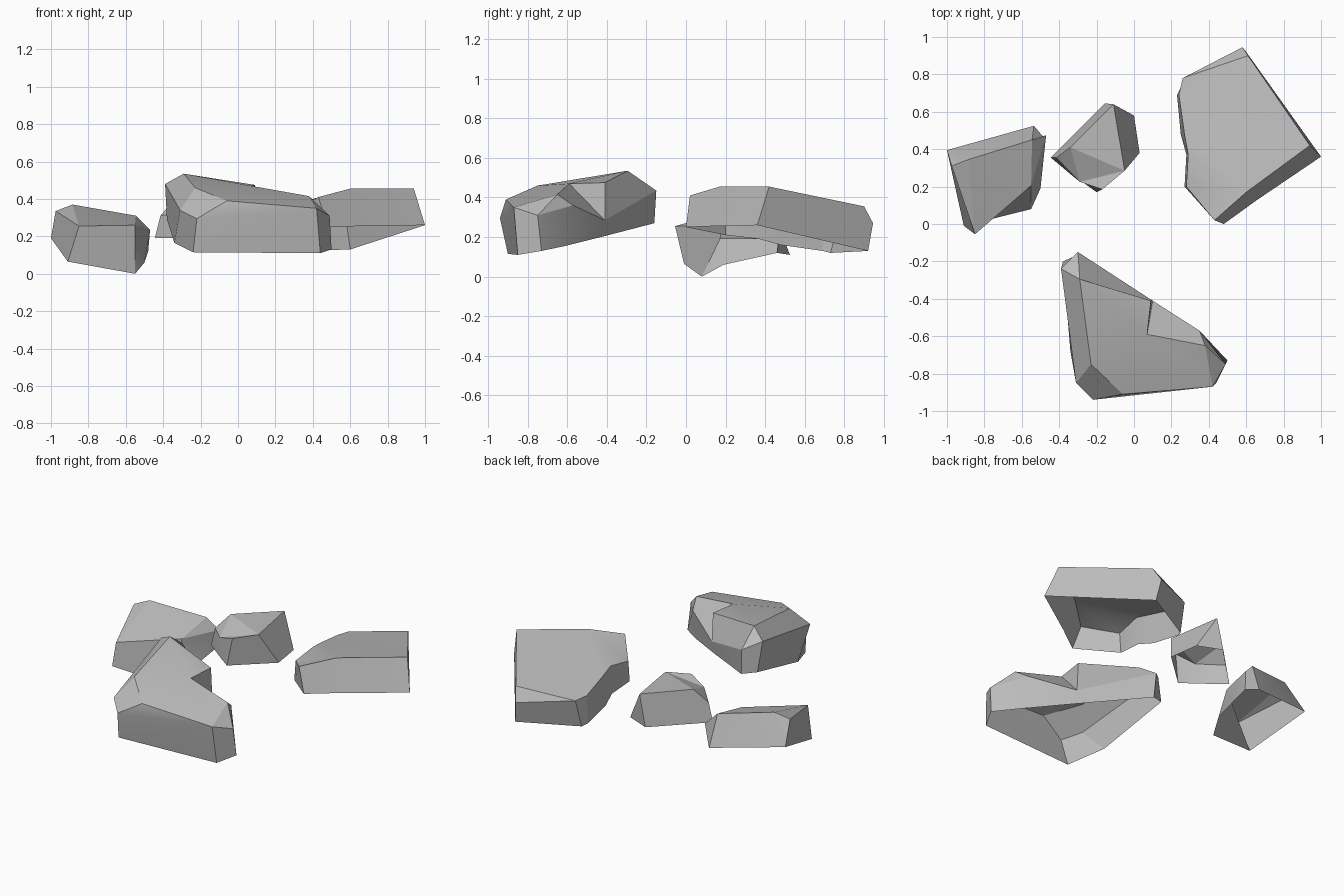
import bpy
import bmesh
import math

cube = bpy.data.objects.get("Cube")
if cube:
    bpy.data.objects.remove(cube, do_unlink=True)

GREY = (0.5, 0.5, 0.5, 1.0)
stone = bpy.data.materials.new("stone_grey")
stone.diffuse_color = GREY
stone.use_nodes = True
stone.node_tree.nodes["Principled BSDF"].inputs["Base Color"].default_value = GREY


def rock(name, columns):
    """Loft a hollow rock from columns of rim, optional shoulder and crown points."""
    bm = bmesh.new()
    shared = {}

    def vert(point):
        # Columns that meet at one corner share its vertex
        if point not in shared:
            shared[point] = bm.verts.new(point)
        return shared[point]

    def face(corners):
        corners = list(dict.fromkeys(corners))
        if len(corners) > 2:
            return bm.faces.new(corners)

    loft = []
    for column in columns:
        if len(column) == 2:
            column = (column[0], column[1], column[1])
        loft.append([vert(point) for point in column])

    # Walls between neighbouring columns
    for here, following in zip(loft, loft[1:] + loft[:1]):
        for level in range(2):
            face([here[level], following[level],
                  following[level + 1], here[level + 1]])

    # Top cap across the crown, underside left open
    cap = face([column[-1] for column in loft])
    bmesh.ops.triangulate(bm, faces=[cap], ngon_method='BEAUTY')

    mesh = bpy.data.meshes.new(name)
    bm.to_mesh(mesh)
    bm.free()
    mesh.materials.append(stone)
    obj = bpy.data.objects.new(name, mesh)
    bpy.context.collection.objects.link(obj)
    bpy.ops.object.select_all(action='DESELECT')
    obj.select_set(True)
    bpy.context.view_layer.objects.active = obj
    bpy.ops.object.shade_smooth_by_angle(angle=math.radians(22))
    return obj


# Large front rock with a notch in its back edge
peak = (-0.29, -0.295, 0.535)
ridge_end = (0.38, -0.65, 0.415)
notch_rim = (0.1, -0.43, 0.2)
notch_foot = (0.1, -0.41, 0.285)
rock("notched_front_rock", [
    ((-0.24, -0.9, 0.115), (-0.22, -0.94, 0.295), (-0.06, -0.91, 0.39)),
    ((0.44, -0.85, 0.11), (0.42, -0.87, 0.35)),
    ((0.5, -0.73, 0.13), (0.49, -0.75, 0.31), ridge_end),
    ((0.35, -0.61, 0.155), (0.35, -0.57, 0.36), ridge_end),
    (notch_rim, notch_foot, (0.07, -0.59, 0.47)),
    (notch_rim, notch_foot, (0.09, -0.41, 0.475)),
    ((-0.29, -0.16, 0.27), (-0.3, -0.15, 0.435), peak),
    ((-0.38, -0.2, 0.29), (-0.39, -0.24, 0.48), peak),
    ((-0.34, -0.68, 0.165), (-0.31, -0.85, 0.34), (-0.23, -0.75, 0.46)),
])

# Tilted rock on the right
inner_corner = (-0.55, 0.205, 0.26)
back_corner = (-0.545, 0.45, 0.31)
rock("tilted_right_rock", [
    ((-0.91, -0.01, 0.065), (-0.85, -0.055, 0.255)),
    ((-0.55, 0.08, 0.0), inner_corner),
    ((-0.5, 0.19, 0.06), inner_corner),
    ((-0.48, 0.46, 0.12), (-0.47, 0.475, 0.235), back_corner),
    ((-0.535, 0.525, 0.11), back_corner),
    ((-1.0, 0.395, 0.19), (-0.885, 0.345, 0.37)),
    ((-1.0, 0.395, 0.19), (-0.975, 0.31, 0.335)),
])

# Small rock in the middle of the back
top_corner = (-0.11, 0.64, 0.395)
rock("small_middle_rock", [
    ((-0.445, 0.355, 0.19), (-0.415, 0.355, 0.31)),
    ((-0.29, 0.235, 0.19), (-0.29, 0.225, 0.33)),
    ((-0.2, 0.17, 0.19), (-0.17, 0.185, 0.37)),
    ((0.03, 0.38, 0.19), (-0.05, 0.285, 0.39)),
    ((0.0, 0.58, 0.19), top_corner),
    ((-0.155, 0.645, 0.19), top_corner),
    ((-0.4, 0.4, 0.19), (-0.34, 0.41, 0.4)),
])

# Broad slab at the back left
rock("broad_left_rock", [
    ((0.48, 0.0, 0.25), (0.43, 0.02, 0.41)),
    ((0.66, 0.13, 0.255), (0.6, 0.17, 0.455)),
    ((1.0, 0.36, 0.26), (0.94, 0.42, 0.455)),
    ((0.6, 0.92, 0.13), (0.58, 0.945, 0.27), (0.61, 0.9, 0.355)),
    ((0.25, 0.73, 0.12), (0.26, 0.78, 0.305)),
    ((0.23, 0.69, 0.13), (0.24, 0.69, 0.31)),
    ((0.25, 0.48, 0.16), (0.27, 0.48, 0.35)),
    ((0.28, 0.37, 0.19), (0.29, 0.37, 0.37)),
    ((0.27, 0.2, 0.21), (0.28, 0.2, 0.34)),
])
